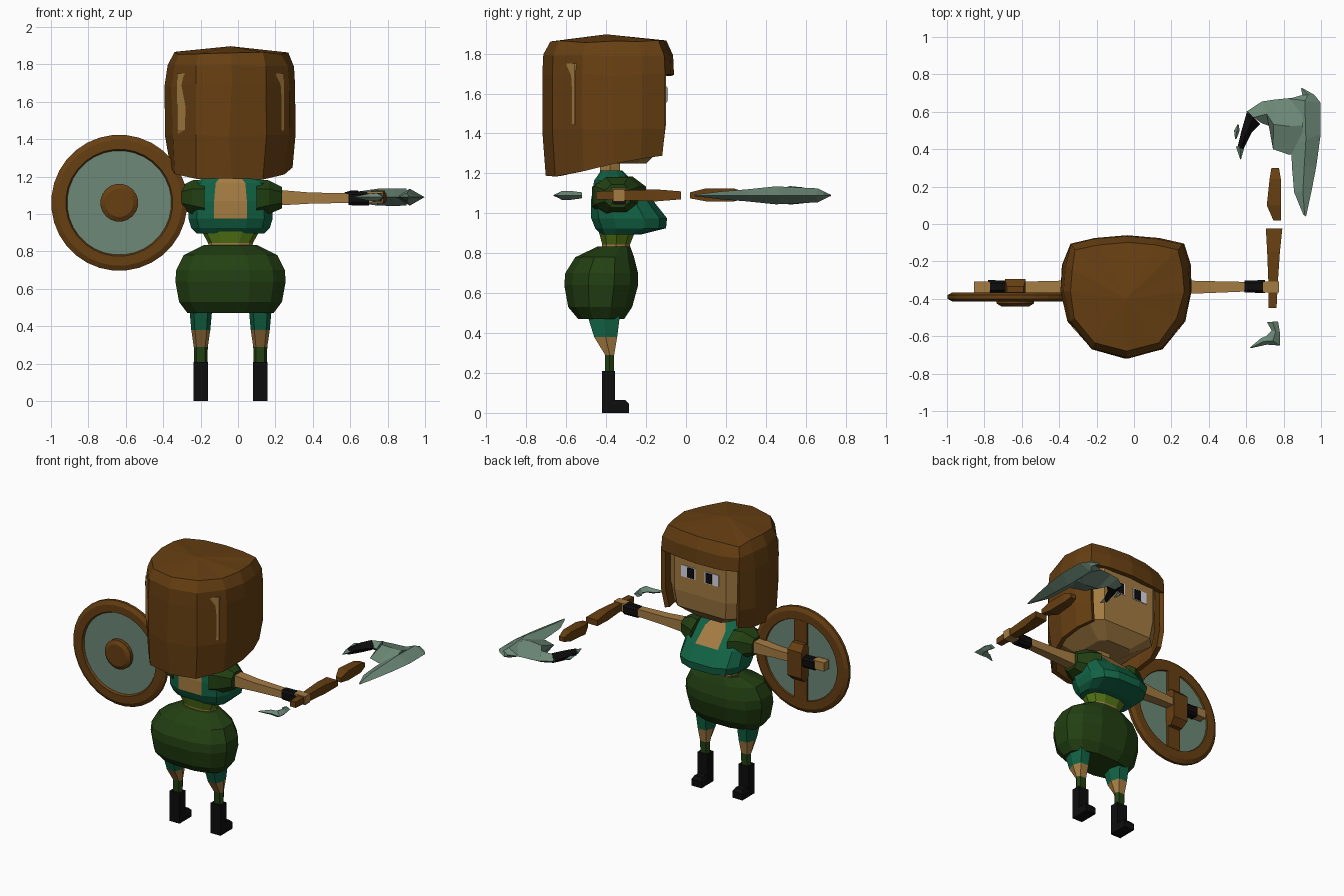
import bpy, bmesh, math, random

if "Cube" in bpy.data.objects:
    bpy.data.objects.remove(bpy.data.objects["Cube"])
random.seed(3)
CX = -0.04  # body symmetry plane


def mat(name, r, g, b):
    m = bpy.data.materials.new(name)
    m.diffuse_color = (r, g, b, 1)
    m.use_nodes = True
    m.node_tree.nodes["Principled BSDF"].inputs["Base Color"].default_value = m.diffuse_color
    return m


BROWN = mat("brown", .135, .05, .006)
TEAL = mat("teal", .006, .125, .06)
GREEN = mat("dark_green", .016, .05, .006)
LIME = mat("lime", .09, .19, .008)
SKIN = mat("skin", .37, .2, .055)
STEEL = mat("grey_green", .15, .25, .185)
BLACK = mat("black", .004, .004, .004)
WHITE = mat("eye_white", .7, .7, .8)


def finish(name, bm, mats, rule=None, mirror=False, fix=True):
    """Turn a bmesh into a flat-shaded object, optionally with a mirrored twin."""
    if fix:
        bmesh.ops.recalc_face_normals(bm, faces=bm.faces[:])
    bm.normal_update()
    if rule:
        for f in bm.faces:
            f.material_index = rule(f.calc_center_median(), f.normal)
    objs = []
    for n in (["right_" + name, "left_" + name] if mirror else [name]):
        me = bpy.data.meshes.new(n)
        bm.to_mesh(me)
        for m in mats:
            me.materials.append(m)
        ob = bpy.data.objects.new(n, me)
        bpy.context.collection.objects.link(ob)
        objs.append(ob)
        for v in bm.verts:
            v.co.x = 2 * CX - v.co.x
        bmesh.ops.reverse_faces(bm, faces=bm.faces[:])
    bm.free()
    return objs[0]


def loft(name, secs, mats, axis='z', n=4, p=0.0, rule=None, mirror=False, caps=True):
    """Loft super-ellipse sections (t, u0, u1, v0, v1) along an axis."""
    bm = bmesh.new()
    k = max(math.cos(math.pi / n), .01) ** p
    rings = []
    for t, u0, u1, v0, v1 in secs:
        ring = []
        for i in range(n):
            a = 2 * math.pi * (i + .5) / n
            s, c = math.sin(a), math.cos(a)
            u = (u0 + u1) / 2 + (u1 - u0) / 2 * math.copysign(abs(s) ** p, s) / k
            v = (v0 + v1) / 2 + (v1 - v0) / 2 * math.copysign(abs(c) ** p, c) / k
            ring.append(bm.verts.new({'x': (t, u, v), 'y': (u, t, v), 'z': (u, v, t)}[axis]))
        rings.append(ring)
    for a, b in zip(rings, rings[1:]):
        for i in range(n):
            j = (i + 1) % n
            bm.faces.new((a[i], a[j], b[j], b[i]))
    if caps:
        bm.faces.new(rings[0])
        bm.faces.new(rings[-1])
    return finish(name, bm, mats, rule, mirror)


def box(name, x0, x1, y0, y1, z0, z1, m, mirror=False):
    return loft(name, [(z0, x0, x1, y0, y1), (z1, x0, x1, y0, y1)], [m], mirror=mirror)


def blade(name, stations, m, z=1.09):
    """Diamond-section ribbon through stations (ax, ay, bx, by, half thickness)."""
    bm = bmesh.new()
    rings = []
    for ax, ay, bx, by, t in stations:
        mx, my = (ax + bx) / 2, (ay + by) / 2
        rings.append([bm.verts.new(c) for c in
                      ((ax, ay, z), (mx, my, z + t), (bx, by, z), (mx, my, z - t))])
    for a, b in zip(rings, rings[1:]):
        for i in range(4):
            bm.faces.new((a[i], a[i - 1], b[i - 1], b[i]))
    bm.faces.new(rings[0])
    bm.faces.new(rings[-1])
    return finish(name, bm, [m])


def disc(name, prof, m, n=32, caps=True):
    """Round part about the shield axis from (y, radius) pairs."""
    x, z = -.635, 1.06
    return loft(name, [(y, x - r, x + r, z - r, z + r) for y, r in prof], [m], 'y', n, 1.0, caps=caps)


def body(hx, z, yb, yf):
    return (z, CX - hx, CX + hx, yb, yf)


# Boots and legs
box("boot_shaft", .08, .158, -.42, -.355, 0, .21, BLACK, True)
loft("boot_toe", [(0, .08, .158, -.36, -.285), (.045, .08, .158, -.36, -.285),
                  (.065, .09, .148, -.36, -.305)], [BLACK], mirror=True)
loft("leg", [(.2, .087, .151, -.405, -.36), (.29, .085, .153, -.405, -.36),
             (.38, .073, .165, -.46, -.345), (.54, .06, .178, -.51, -.325)],
     [GREEN, SKIN, TEAL], n=6, p=.7, mirror=True,
     rule=lambda c, nn: 0 if c.z < .29 else 1 if c.z < .38 else 2)

# Puffy trousers
loft("trousers", [body(.23, .47, -.54, -.31), body(.275, .53, -.59, -.27),
                  body(.295, .64, -.61, -.24), body(.29, .7, -.605, -.24),
                  body(.25, .78, -.555, -.26), body(.14, .835, -.44, -.28)], [GREEN], n=12, p=.8)

# Bare waist and shirt hem
loft("waist", [body(.11, .8, -.42, -.28), body(.115, .845, -.42, -.28),
               body(.155, .92, -.44, -.25)], [SKIN, LIME], n=10, p=.8,
     rule=lambda c, nn: 0 if c.z < .843 else 1)


# Bodice with open back and neckline
def bodice_rule(c, nn):
    if abs(c.x - CX) > .03:
        return 0
    if nn.y < -.3 and c.z > .97:
        return 1
    return 1 if nn.y > .1 and c.z > 1.1 else 0


loft("bodice", [body(.18, .895, -.425, -.22), body(.21, .925, -.455, -.10),
                body(.225, .975, -.475, -.095), body(.22, 1.07, -.475, -.17),
                body(.2, 1.165, -.46, -.27), body(.1, 1.215, -.425, -.32)],
     [TEAL, SKIN], n=12, p=.7, rule=bodice_rule)
loft("neck", [body(.06, 1.17, -.43, -.33), body(.06, 1.32, -.43, -.33)], [SKIN], n=6, p=.8)

# Sleeves, arms, wristbands, hands
loft("sleeve", [(.1, -.47, -.2, .98, 1.185), (.165, -.455, -.235, 1.0, 1.18),
                (.235, -.405, -.28, 1.03, 1.145)], [GREEN], 'x', 8, .8, mirror=True)
loft("arm", [(.2, -.375, -.3, 1.045, 1.13), (.38, -.37, -.305, 1.055, 1.115),
             (.62, -.36, -.31, 1.06, 1.11)], [SKIN], 'x', mirror=True)
loft("wristband", [(.592, -.365, -.302, 1.047, 1.118), (.7, -.37, -.3, 1.045, 1.12)],
     [BLACK], 'x', 8, .6, mirror=True)
box("hand", .69, .775, -.365, -.308, 1.06, 1.12, SKIN, True)

# Head and eyes
loft("head", [body(.13, 1.25, -.5, -.2), body(.265, 1.33, -.6, -.115),
              body(.285, 1.45, -.64, -.1), body(.285, 1.75, -.64, -.1)], [SKIN], n=8, p=.4)
box("eye", CX + .035, CX + .145, -.105, -.096, 1.555, 1.635, WHITE, True)
box("pupil", CX + .045, CX + .095, -.1, -.092, 1.56, 1.63, BLACK, True)

# Hair: boxy shell, open at the face
half = [(0, -.06), (.17, -.075), (.305, -.105), (.338, -.22), (.347, -.36), (.31, -.52), (.19, -.67)]
plan = half + [(0, -.72)] + [(-x, y) for x, y in half[:0:-1]]
N = len(plan)
bm = bmesh.new()
rings = []
for z, s in ((None, .95), (1.42, 1.0), (1.69, 1.0), (1.79, .985), (1.86, .88)):
    ring = []
    for x, y in plan:
        zz = z or 1.29 + (y + .11) * .175
        j = random.uniform(-.008, .008)
        ring.append(bm.verts.new((CX + x * s + j, -.38 + (y + .38) * s, zz + j)))
    rings.append(ring)
apex = bm.verts.new((CX, -.4, 1.897))
for lv, (a, b) in enumerate(zip(rings, rings[1:])):
    for i in range(N):
        j = (i + 1) % N
        if lv < 2 and (i < 2 or i >= N - 2):
            continue  # face opening
        bm.faces.new((a[j], a[i], b[i], b[j]))
for i in range(N):
    bm.faces.new((rings[-1][(i + 1) % N], rings[-1][i], apex))
bmesh.ops.delete(bm, geom=[v for v in bm.verts if not v.link_faces], context='VERTS')
hair = finish("hair", bm, [BROWN], fix=False)
sol = hair.modifiers.new("thickness", 'SOLIDIFY')
sol.thickness, sol.offset = .03, -1

# Round shield with rim, boss, back strap and grip
disc("shield_face", [(-.4, .29), (-.375, .29)], STEEL)
disc("shield_rim", [(-.395, .275), (-.415, .285), (-.415, .335), (-.4, .362), (-.38, .362),
                    (-.365, .335), (-.365, .28), (-.38, .275)], BROWN, caps=False)
disc("shield_boss", [(-.39, .1), (-.425, .1), (-.44, .075)], BROWN, 20)
box("shield_strap", -.685, -.585, -.38, -.363, .78, 1.34, BROWN)
loft("shield_grip", [(.93, -.68, -.59, -.375, -.335), (.97, -.69, -.58, -.375, -.295),
                     (1.15, -.69, -.58, -.375, -.295), (1.19, -.68, -.59, -.375, -.335)], [BROWN])

# Axe handle in two segments
loft("handle_lower", [(-.45, .72, .762, 1.07, 1.11), (-.3, .718, .77, 1.065, 1.115),
                      (-.15, .712, .78, 1.06, 1.12), (-.025, .705, .793, 1.07, 1.11)], [BROWN], 'y')
loft("handle_upper", [(.02, .745, .785, 1.075, 1.105), (.1, .71, .785, 1.06, 1.125),
                      (.24, .725, .785, 1.06, 1.125), (.3, .735, .775, 1.075, 1.105)], [BROWN], 'y')

# Axe head: crescent, curved back, wrapped beak and spikes
blade("axe_crescent", [(.92, .04, .905, .05, .004), (.95, .18, .856, .17, .02),
                       (.975, .31, .845, .3, .03), (.998, .48, .84, .42, .045),
                       (.996, .65, .83, .67, .035), (.965, .69, .9, .69, .02),
                       (.9, .727, .893, .725, .003)], STEEL)
blade("axe_back", [(.9, .675, .9, .38, .045), (.84, .674, .83, .37, .047), (.75, .665, .743, .4, .045),
                   (.684, .655, .735, .52, .04), (.6, .6, .68, .54, .03)], STEEL)
blade("beak_wrap", [(.605, .605, .675, .535, .035), (.575, .5, .63, .49, .035),
                    (.553, .41, .585, .4, .025)], BLACK)
blade("beak_tip", [(.545, .415, .59, .41, .02), (.567, .347, .572, .345, .003)], STEEL)
blade("beak_barb", [(.555, .535, .56, .53, .004), (.535, .5, .565, .5, .015),
                    (.54, .455, .548, .455, .003)], STEEL)

# Pommel claw below the handle
blade("pommel", [(.712, -.525, .77, -.52, .015), (.735, -.57, .78, -.58, .022),
                 (.705, -.6, .78, -.65, .022), (.68, -.61, .71, -.645, .018),
                 (.62, -.66, .625, -.664, .003)], STEEL)
